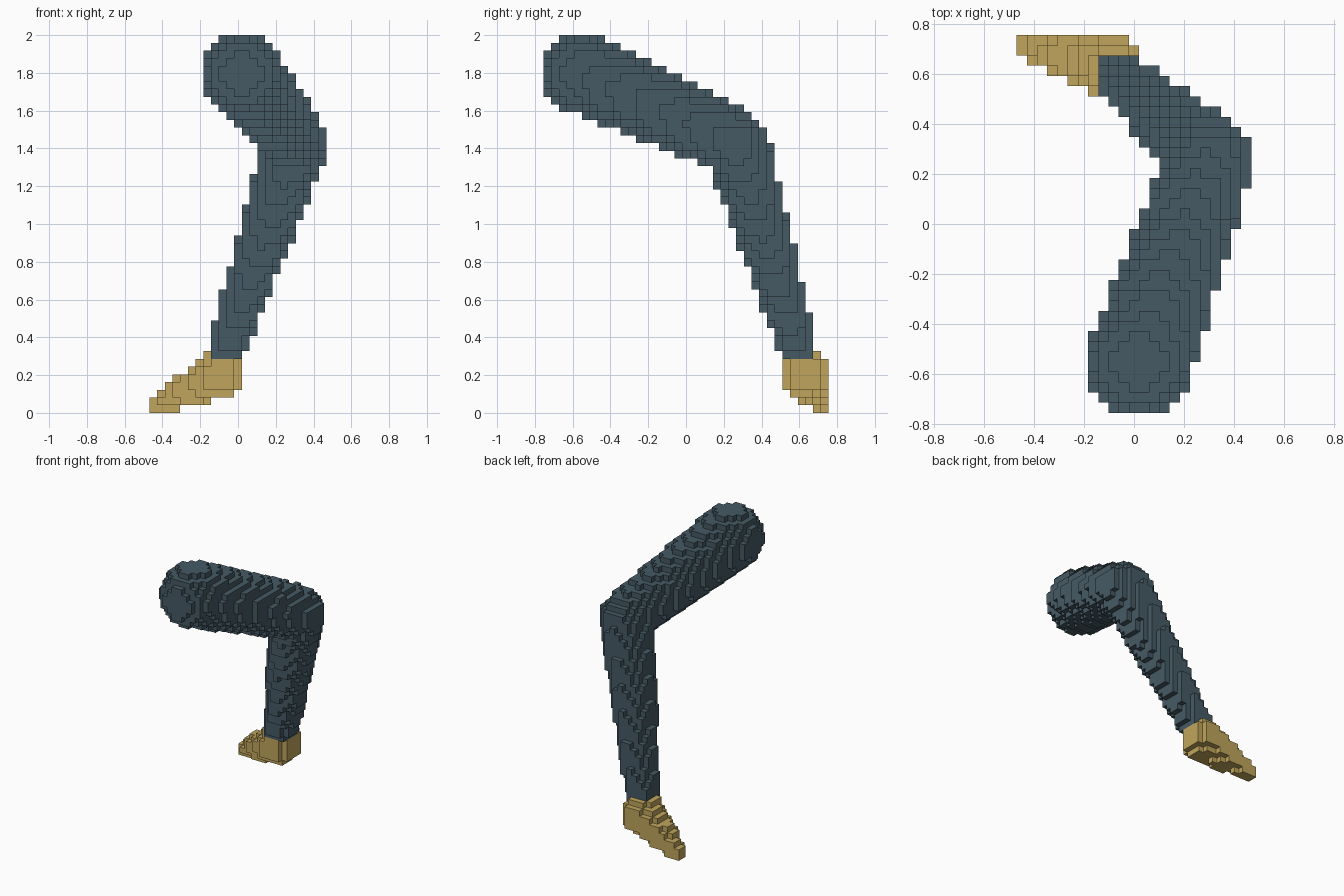
import bpy, bmesh
from mathutils import Vector

cube = bpy.data.objects.get("Cube")
if cube:
    bpy.data.objects.remove(cube, do_unlink=True)

V = 2 / 49                 # block edge length
GRID = (23, 37, 49)        # blocks along x, y, z
ROUND = 0.28               # extra reach so the stepped ends look round

# Joints in block units
HIP, KNEE = Vector((12, 5, 44)), Vector((19, 25, 35))
ANKLE, TOE = Vector((9, 34, 5)), Vector((1, 36, 1))


def make_material(name, rgb):
    m = bpy.data.materials.new(name)
    m.use_nodes = True
    m.diffuse_color = (*rgb, 1)
    m.node_tree.nodes["Principled BSDF"].inputs["Base Color"].default_value = (*rgb, 1)
    return m


def tapered_limb(a, b, ra, rb):
    """Blocks whose centres lie in a round-ended limb from a to b."""
    axis = b - a
    cells = set()
    for i in range(GRID[0]):
        for j in range(GRID[1]):
            for k in range(GRID[2]):
                p = Vector((i + 0.5, j + 0.5, k + 0.5))
                t = min(1, max(0, (p - a).dot(axis) / axis.length_squared))
                if (p - a - axis * t).length <= ra + (rb - ra) * t + ROUND:
                    cells.add((i, j, k))
    return cells


def build(name, cells, solid, mat):
    """Make the outer skin of a set of blocks."""
    bm = bmesh.new()
    verts = {}

    def vert(c):
        if c not in verts:
            verts[c] = bm.verts.new(((c[0] - GRID[0] / 2) * V,
                                     (c[1] - GRID[1] / 2) * V, c[2] * V))
        return verts[c]

    for cell in sorted(cells):
        for ax in range(3):
            u, w = (ax + 1) % 3, (ax + 2) % 3
            for side in (0, 1):
                beside = list(cell)
                beside[ax] += 2 * side - 1
                if tuple(beside) in solid:
                    continue
                ring = []
                for du, dw in ((0, 0), (1, 0), (1, 1), (0, 1)):
                    c = list(cell)
                    c[ax] += side
                    c[u] += du
                    c[w] += dw
                    ring.append(vert(tuple(c)))
                bm.faces.new(ring if side else ring[::-1])
    mesh = bpy.data.meshes.new(name)
    bm.to_mesh(mesh)
    bm.free()
    mesh.materials.append(mat)
    ob = bpy.data.objects.new(name, mesh)
    bpy.context.collection.objects.link(ob)
    return ob


slate = make_material("slate_blue", (0.0595, 0.1022, 0.1274))
tan = make_material("tan_yellow", (0.527, 0.376, 0.107))

# Foot covers the ankle; thigh covers the knee
foot = tapered_limb(ANKLE, TOE, 3, 1)
thigh = tapered_limb(HIP, KNEE, 5, 4) - foot
shin = tapered_limb(KNEE, ANKLE, 4, 2) - foot - thigh
solid = foot | thigh | shin

build("thigh", thigh, solid, slate)
build("shin", shin, solid, slate)
build("foot", foot, solid, tan)
